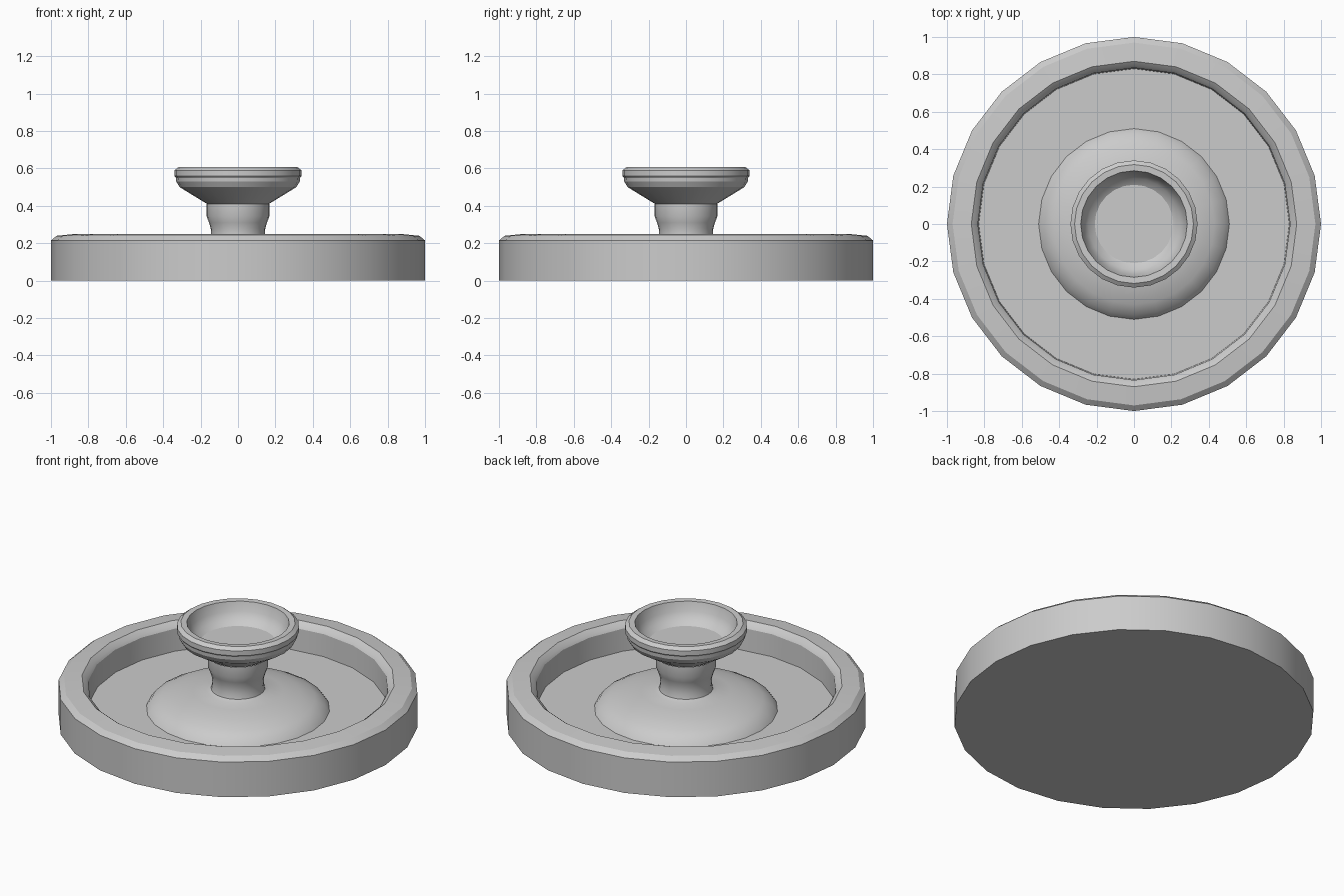
import bpy, bmesh, math

if "Cube" in bpy.data.objects:
    bpy.data.objects.remove(bpy.data.objects["Cube"])

SIDES = 24


def lathe(name, profile, angle=35):
    """Revolve (radius, height) points about z; radius 0 makes a pole."""
    bm = bmesh.new()
    rings = []
    for r, z in profile:
        if r == 0:
            rings.append([bm.verts.new((0, 0, z))] * SIDES)
        else:
            rings.append([bm.verts.new((r * math.cos(2 * math.pi * i / SIDES),
                                        r * math.sin(2 * math.pi * i / SIDES), z))
                          for i in range(SIDES)])
    for a, b in zip(rings, rings[1:]):
        for i in range(SIDES):
            j = (i + 1) % SIDES
            corners = list(dict.fromkeys((a[i], a[j], b[j], b[i])))
            bm.faces.new(corners)
    mesh = bpy.data.meshes.new(name)
    bm.to_mesh(mesh)
    bm.free()
    obj = bpy.data.objects.new(name, mesh)
    bpy.context.collection.objects.link(obj)
    bpy.ops.object.select_all(action='DESELECT')
    obj.select_set(True)
    bpy.context.view_layer.objects.active = obj
    bpy.ops.object.shade_smooth_by_angle(angle=math.radians(angle))
    return obj


# Wide basin: closed underside, wall, bevelled rim and inner floor
lathe("basin", [(0, 0), (1, 0), (1, 0.215), (0.97, 0.24), (0.87, 0.25),
                (0.845, 0.23), (0.835, 0.215), (0.83, 0.08), (0.505, 0.08)], 25)

# Domed foot flowing into the flared stem
lathe("pedestal", [(0.51, 0.08), (0.485, 0.115), (0.43, 0.145), (0.35, 0.17),
                   (0.25, 0.187), (0.175, 0.195), (0.15, 0.205), (0.143, 0.235),
                   (0.146, 0.28), (0.155, 0.31), (0.168, 0.345), (0.168, 0.41)], 40)

# Small upper bowl with rolled rim and flat inside floor
lathe("upper_bowl", [(0.165, 0.41), (0.312, 0.5), (0.33, 0.53), (0.332, 0.55),
                     (0.34, 0.56), (0.34, 0.59), (0.318, 0.607), (0.285, 0.605),
                     (0.27, 0.55), (0.245, 0.51), (0.21, 0.487), (0, 0.487)], 25)
